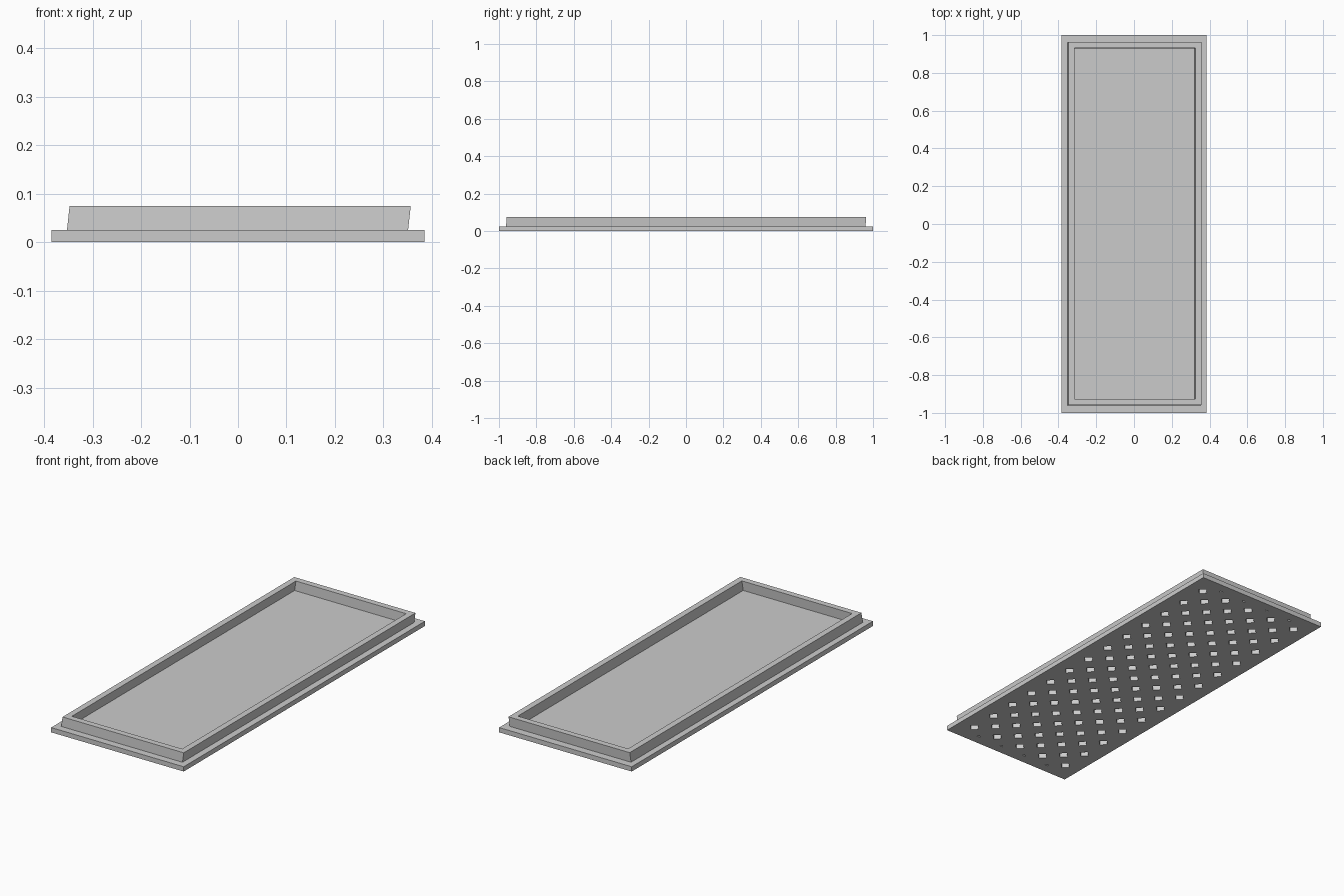
import bpy, bmesh, math
from mathutils import Vector, Matrix

old = bpy.data.objects.get("Cube")
if old:
    bpy.data.objects.remove(old, do_unlink=True)

HALF_X, HALF_Y, PLATE_H, RIM_TOP = 0.385, 1.0, 0.025, 0.075

grey = bpy.data.materials.new("light grey")
grey.use_nodes = True
grey.diffuse_color = (0.6, 0.6, 0.6, 1)
grey.node_tree.nodes["Principled BSDF"].inputs["Base Color"].default_value = (0.6, 0.6, 0.6, 1)


def finish(bm, name):
    bmesh.ops.recalc_face_normals(bm, faces=bm.faces)
    mesh = bpy.data.meshes.new(name)
    bm.to_mesh(mesh)
    bm.free()
    mesh.materials.append(grey)
    obj = bpy.data.objects.new(name, mesh)
    bpy.context.collection.objects.link(obj)
    return obj


# Flat base plate
bm = bmesh.new()
bmesh.ops.create_cube(bm, size=1)
bmesh.ops.scale(bm, vec=(2 * HALF_X, 2 * HALF_Y, PLATE_H), verts=bm.verts)
bmesh.ops.translate(bm, vec=(0, 0, PLATE_H / 2), verts=bm.verts)
plate = finish(bm, "base_plate")

# Diagonal grid of square pockets, trimmed to a rectangle
PITCH, SIDE, DEPTH = 0.105, 0.038, 0.022
CLIP_X, CLIP_Y = 0.34, 0.95
bm = bmesh.new()
turn = Matrix.Rotation(math.radians(45), 4, 'Z')
for i in range(-14, 15):
    for j in range(-14, 15):
        c = turn @ Vector((i * PITCH, j * PITCH, 0))
        if abs(c.x) < CLIP_X + SIDE * 0.6 and abs(c.y) < CLIP_Y + SIDE * 0.6:
            bmesh.ops.create_grid(bm, x_segments=1, y_segments=1, size=SIDE / 2,
                                  matrix=Matrix.Translation((c.x, c.y, -0.01)) @ turn)
for normal, dist in (((1, 0, 0), CLIP_X), ((-1, 0, 0), CLIP_X),
                     ((0, 1, 0), CLIP_Y), ((0, -1, 0), CLIP_Y)):
    bmesh.ops.bisect_plane(bm, geom=bm.verts[:] + bm.edges[:] + bm.faces[:],
                           plane_co=Vector(normal) * dist, plane_no=normal, clear_outer=True)
ext = bmesh.ops.extrude_face_region(bm, geom=bm.faces[:], use_keep_orig=True)
bmesh.ops.translate(bm, vec=(0, 0, DEPTH + 0.01),
                    verts=[v for v in ext["geom"] if isinstance(v, bmesh.types.BMVert)])
cutter = finish(bm, "pocket_cutter")
cutter.hide_render = True

cut = plate.modifiers.new("pockets", 'BOOLEAN')
cut.operation, cut.solver, cut.object = 'DIFFERENCE', 'EXACT', cutter
bpy.context.view_layer.objects.active = plate
bpy.ops.object.modifier_apply(modifier=cut.name)
bpy.data.objects.remove(cutter, do_unlink=True)

# Raised rim, leaning slightly to one corner
bm = bmesh.new()


def ring(x, y, z, shift):
    return [bm.verts.new((sx * x + shift[0], sy * y + shift[1], z))
            for sx, sy in ((-1, -1), (1, -1), (1, 1), (-1, 1))]


low, high = (-0.001, -0.001), (0.0045, 0.002)
loops = [ring(0.352, 0.961, PLATE_H, low), ring(0.352, 0.961, RIM_TOP, high),
         ring(0.32, 0.929, RIM_TOP, high), ring(0.32, 0.929, PLATE_H, low)]
for a, b in zip(loops, loops[1:] + loops[:1]):
    for k in range(4):
        n = (k + 1) % 4
        bm.faces.new((a[k], a[n], b[n], b[k]))
finish(bm, "raised_rim")
